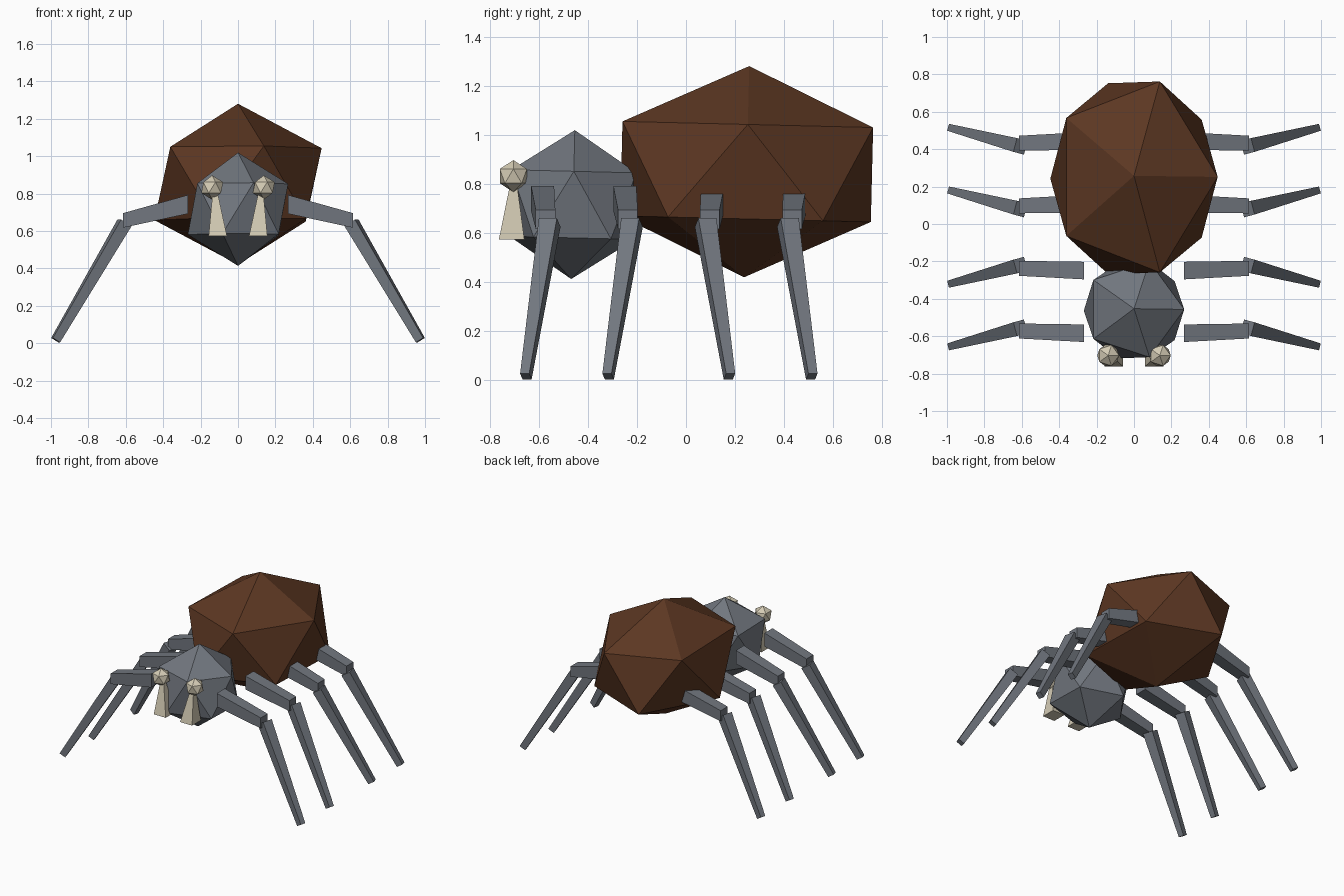
import bpy, bmesh, math
from mathutils import Vector

cube = bpy.data.objects.get("Cube")
if cube:
    bpy.data.objects.remove(cube, do_unlink=True)


def material(name, rgb):
    m = bpy.data.materials.new(name)
    m.use_nodes = True
    m.diffuse_color = (*rgb, 1)
    m.node_tree.nodes["Principled BSDF"].inputs["Base Color"].default_value = (*rgb, 1)
    return m


GREY = material("slate_grey", (0.165, 0.182, 0.21))
BROWN = material("dark_brown", (0.107, 0.038, 0.016))
CREAM = material("bone_cream", (0.66, 0.6, 0.46))


def ball(name, centre, radii, mat, tilt=0):
    """Twenty-sided faceted ball."""
    bpy.ops.mesh.primitive_ico_sphere_add(subdivisions=1, radius=1, location=centre,
                                          rotation=(math.radians(tilt), 0, 0))
    ob = bpy.context.object
    ob.name = name
    ob.scale = radii
    ob.data.materials.append(mat)


def tapered_box(name, start, end, side, up, size_a, size_b, mat):
    """Four-sided bar between two points; sizes are half extents along side and up."""
    bm = bmesh.new()
    rings = []
    for point, (s, u) in ((start, size_a), (end, size_b)):
        rings.append([bm.verts.new(Vector(point) + side * s * i + up * u * j)
                      for i, j in ((-1, -1), (1, -1), (1, 1), (-1, 1))])
    for ring in rings:
        bm.faces.new(ring)
    for k in range(4):
        n = (k + 1) % 4
        bm.faces.new((rings[0][k], rings[0][n], rings[1][n], rings[1][k]))
    bmesh.ops.recalc_face_normals(bm, faces=bm.faces)
    mesh = bpy.data.meshes.new(name)
    bm.to_mesh(mesh)
    bm.free()
    mesh.materials.append(mat)
    ob = bpy.data.objects.new(name, mesh)
    bpy.context.collection.objects.link(ob)


# Body
ball("abdomen", (0, 0.247, 0.85), (0.5, 0.6, 0.43), BROWN, -1.4)
ball("head", (0, -0.46, 0.716), (0.3, 0.3, 0.303), GREY, -1.4)

X, Y, Z = Vector((1, 0, 0)), Vector((0, 1, 0)), Vector((0, 0, 1))
MIDDLE = -0.07  # front and rear legs mirror about this depth

for sx, hand in ((1, "left"), (-1, "right")):
    # Eyes and fangs
    ball(f"{hand}_eye", (sx * 0.138, -0.703, 0.832), (0.065,) * 3, CREAM)
    tapered_box(f"{hand}_fang", (sx * 0.108, -0.71, 0.573), (sx * 0.122, -0.702, 0.8),
                X, Y, (0.049, 0.052), (0.014, 0.014), CREAM)

    # Legs: front pairs reach forward, rear pairs reach back
    for pair, offset in (("outer", 0.51), ("inner", 0.175)):
        for sy, end in ((-1, "front"), (1, "rear")):
            def place(x, y, z):
                return Vector((sx * x, MIDDLE + sy * (offset + y), z))

            name = f"{end}_{pair}_{hand}"
            tapered_box(name + "_upper_leg", place(0.268, 0.004, 0.742), place(0.615, -0.008, 0.656),
                        Y, Z, (0.047, 0.05), (0.04, 0.039), GREY)
            knee, foot = place(0.607, -0.025, 0.643), place(0.975, 0.072, 0.016)
            along = (foot - knee).normalized()
            side = along.cross(Z).normalized()
            tapered_box(name + "_lower_leg", knee, foot, side, side.cross(along),
                        (0.038, 0.034), (0.019, 0.023), GREY)
